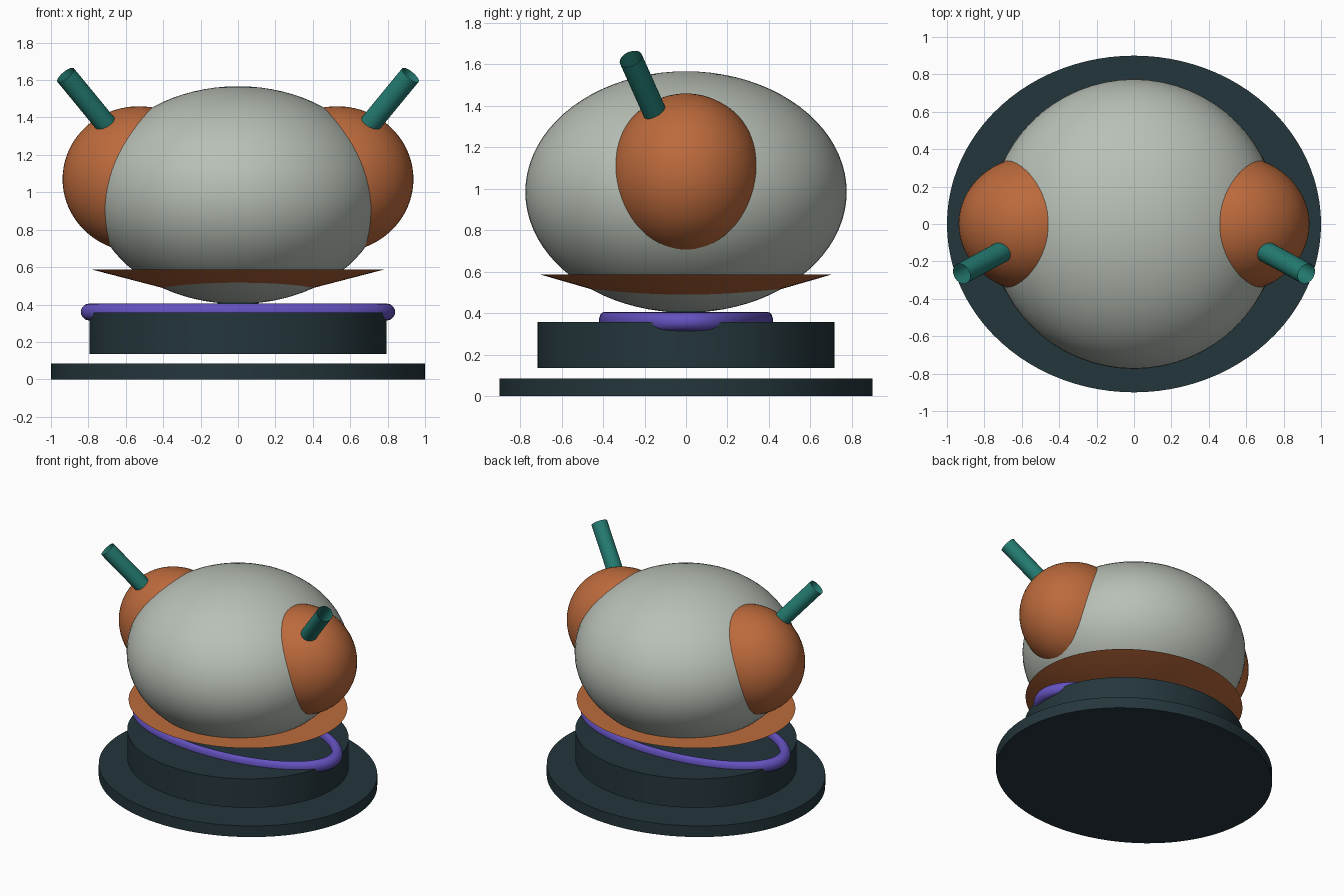
import bpy, math
from mathutils import Vector

if "Cube" in bpy.data.objects:
    bpy.data.objects.remove(bpy.data.objects["Cube"])


def material(name, r, g, b):
    lin = [((c / 255 + 0.055) / 1.055) ** 2.4 for c in (r, g, b)]
    m = bpy.data.materials.new(name)
    m.diffuse_color = (*lin, 1)
    m.use_nodes = True
    m.node_tree.nodes["Principled BSDF"].inputs["Base Color"].default_value = m.diffuse_color
    return m


GREY = material("pale_grey", 184, 192, 182)
RUST = material("rust_orange", 188, 106, 60)
TEAL = material("teal", 36, 124, 114)
PURPLE = material("purple", 100, 82, 192)
DARK = material("dark_slate", 36, 54, 60)


def finish(name, mat, scale=(1, 1, 1)):
    ob = bpy.context.object
    ob.name = name
    ob.scale = scale
    ob.data.materials.append(mat)
    bpy.ops.object.transform_apply(location=False, rotation=False, scale=True)
    bpy.ops.object.shade_smooth_by_angle(angle=math.radians(35))
    return ob


def disc(name, mat, r1, r2, z0, z1, y_scale=0.9):
    bpy.ops.mesh.primitive_cone_add(vertices=96, radius1=r1, radius2=r2,
                                    depth=z1 - z0, location=(0, 0, (z0 + z1) / 2))
    return finish(name, mat, (1, y_scale, 1))


def ball(name, mat, loc, radii):
    bpy.ops.mesh.primitive_uv_sphere_add(segments=64, ring_count=40, radius=1, location=loc)
    return finish(name, mat, radii)


def tube(name, mat, a, b, radius):
    a, b = Vector(a), Vector(b)
    bpy.ops.mesh.primitive_cylinder_add(vertices=32, radius=radius, depth=(b - a).length,
                                        end_fill_type='NOTHING', location=(a + b) / 2,
                                        rotation=(b - a).to_track_quat('Z', 'Y').to_euler())
    return finish(name, mat)


# stepped base with a small gap between the plates
disc("base_plate", DARK, 1.0, 1.0, 0, 0.085)
disc("upper_plate", DARK, 0.795, 0.795, 0.135, 0.357)

# narrow oval ring lying on the upper plate
bpy.ops.mesh.primitive_torus_add(major_radius=0.795, minor_radius=0.045, major_segments=96,
                                 minor_segments=20, location=(0, 0, 0.36))
finish("oval_ring", PURPLE, (1, 0.5, 1))

# small hub under the body
disc("hub", TEAL, 0.11, 0.11, 0.35, 0.409)

# flared collar around the lower body
disc("collar", RUST, 0.30, 0.785, 0.462, 0.588)

# main body
ball("body", GREY, (0, 0, 0.985), (0.775, 0.775, 0.582))

# side pods with open tubes leaning out and forward
for side, s in (("left", -1), ("right", 1)):
    ball(side + "_pod", RUST, (s * 0.53, 0, 1.07), (0.408, 0.365, 0.39))
    tube(side + "_tube", TEAL, (s * 0.69, -0.14, 1.345), (s * 0.922, -0.266, 1.627), 0.057)
